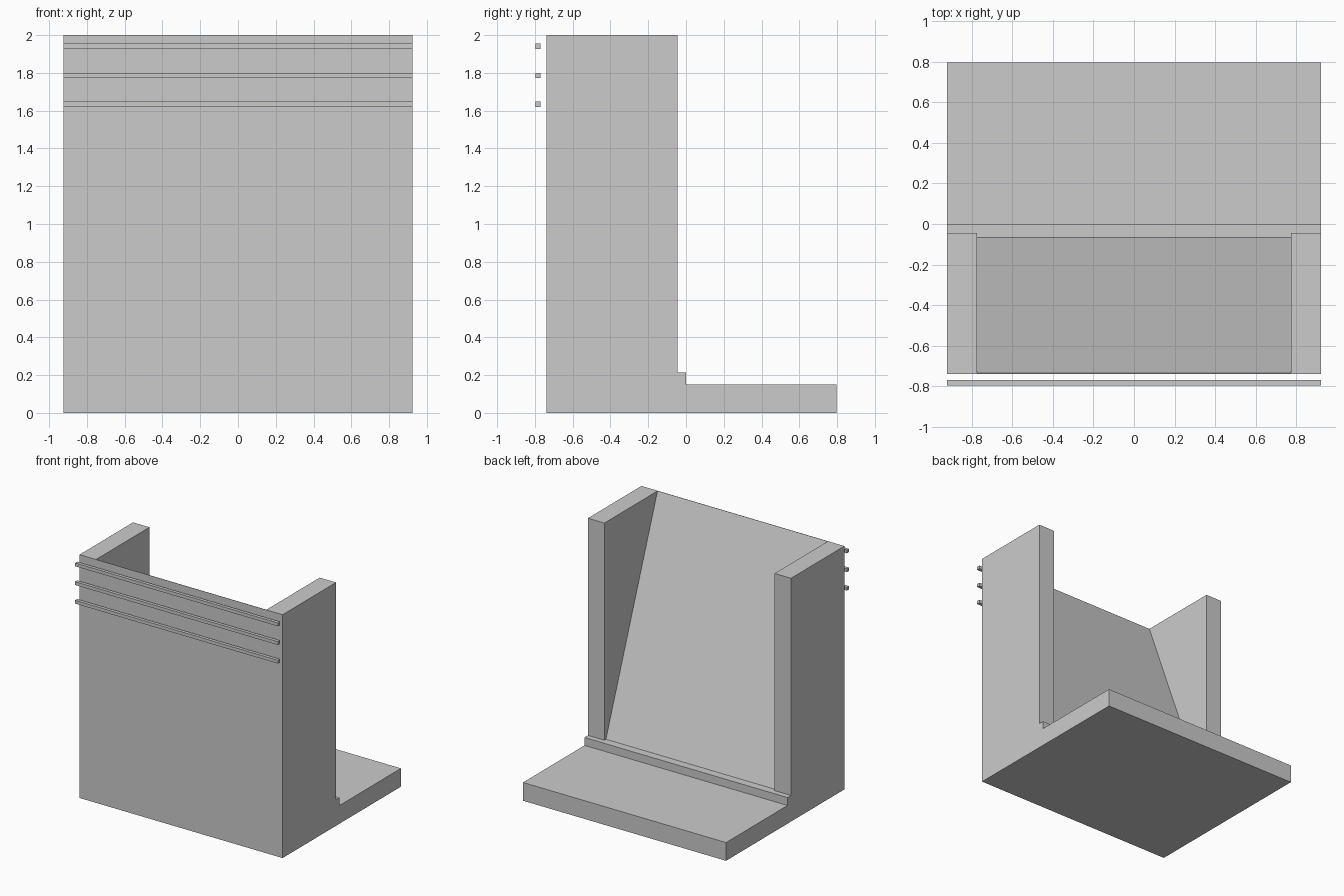
import bpy
import bmesh

old = bpy.data.objects.get("Cube")
if old:
    bpy.data.objects.remove(old, do_unlink=True)

# One plain grey for everything
GREY = (0.6, 0.6, 0.6, 1.0)
grey = bpy.data.materials.new("plain grey")
grey.use_nodes = True
grey.diffuse_color = GREY
grey.node_tree.nodes["Principled BSDF"].inputs["Base Color"].default_value = GREY

HALF_WIDTH = 0.923
INNER_HALF = 0.774
FRONT, WALL_BACK, STEP_BACK, BASE_BACK = -0.739, -0.045, 0.0, 0.798
HEIGHT, STEP_TOP, BASE_TOP = 2.0, 0.215, 0.15


def extrude_profile(name, profile, half_width):
    """Solid made from a (y, z) outline swept across x."""
    bm = bmesh.new()
    face = bm.faces.new([bm.verts.new((-half_width, y, z)) for y, z in profile])
    swept = bmesh.ops.extrude_face_region(bm, geom=[face])
    verts = [g for g in swept["geom"] if isinstance(g, bmesh.types.BMVert)]
    bmesh.ops.translate(bm, verts=verts, vec=(2 * half_width, 0, 0))
    bmesh.ops.recalc_face_normals(bm, faces=bm.faces)
    mesh = bpy.data.meshes.new(name)
    bm.to_mesh(mesh)
    bm.free()
    mesh.materials.append(grey)
    obj = bpy.data.objects.new(name, mesh)
    bpy.context.collection.objects.link(obj)
    return obj


# Body: tall block with a small step and a low base slab behind it
body = extrude_profile("body", [
    (FRONT, 0), (BASE_BACK, 0), (BASE_BACK, BASE_TOP), (STEP_BACK, BASE_TOP),
    (STEP_BACK, STEP_TOP), (WALL_BACK, STEP_TOP), (WALL_BACK, HEIGHT), (FRONT, HEIGHT),
], HALF_WIDTH)

# Wedge cut out between the side walls, leaving the sloped back rest
slope_foot, slope_head = -0.066, FRONT + 0.003
run = (slope_head - slope_foot) / (HEIGHT - STEP_TOP)
cut_top = HEIGHT + 0.1
cutter = extrude_profile("recess_cutter", [
    (slope_foot, STEP_TOP), (0.1, STEP_TOP), (0.1, cut_top),
    (slope_foot + run * (cut_top - STEP_TOP), cut_top),
], INNER_HALF)
cutter.hide_render = True
cutter.hide_viewport = True

recess = body.modifiers.new("recess", 'BOOLEAN')
recess.operation = 'DIFFERENCE'
recess.solver = 'EXACT'
recess.object = cutter

# Bake the cut and drop the cutter
depsgraph = bpy.context.evaluated_depsgraph_get()
cut_mesh = bpy.data.meshes.new_from_object(body.evaluated_get(depsgraph))
body.modifiers.clear()
body.data = cut_mesh
bpy.data.objects.remove(cutter, do_unlink=True)

# Three thin rails floating in front of the upper body
RAIL = 0.027
for label, z in (("top", 1.941), ("middle", 1.787), ("bottom", 1.634)):
    y0, y1 = -0.798, -0.798 + RAIL
    z0, z1 = z - RAIL / 2, z + RAIL / 2
    extrude_profile(label + "_rail", [(y0, z0), (y1, z0), (y1, z1), (y0, z1)], HALF_WIDTH)
